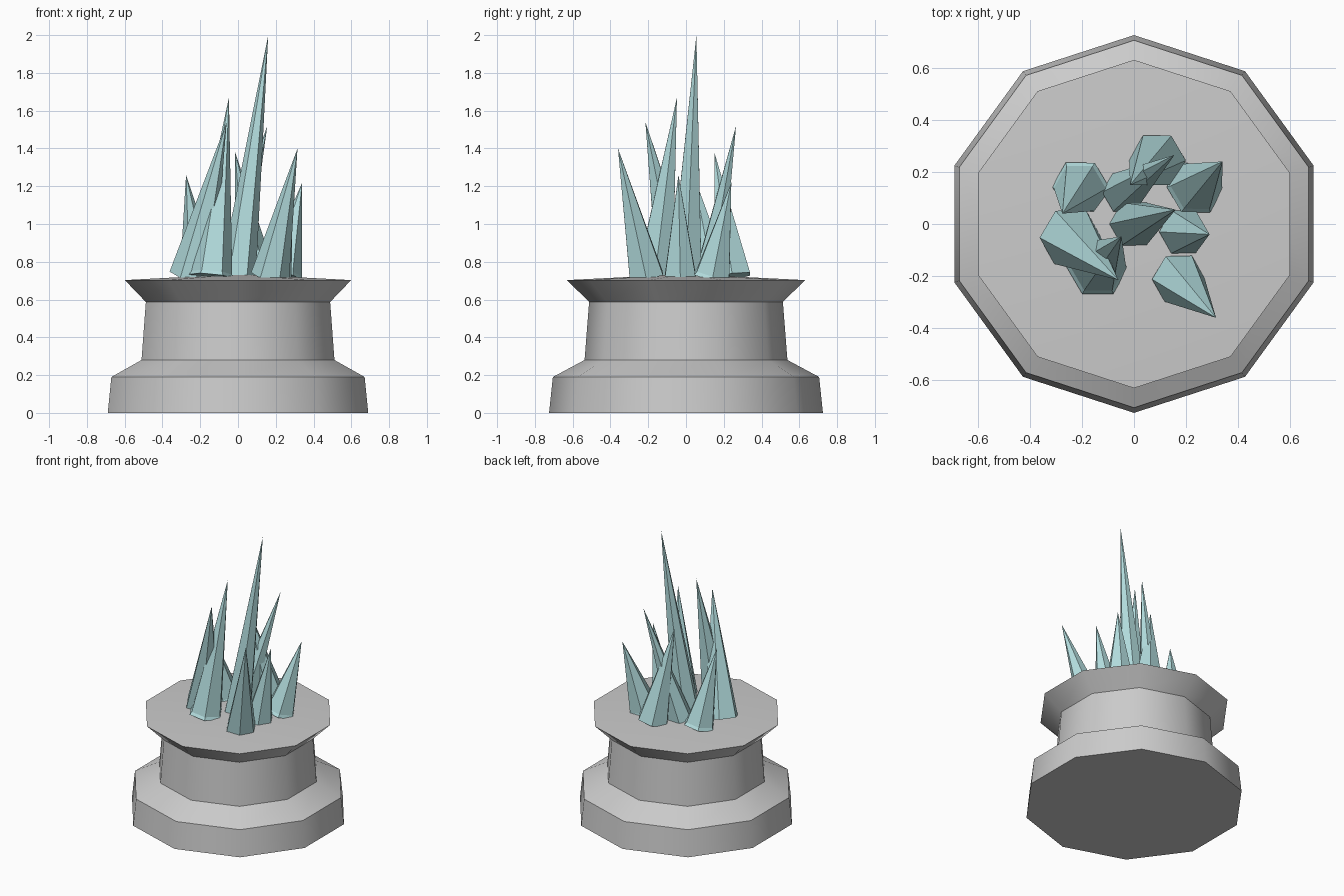
import bpy, bmesh, math
from mathutils import Vector

if "Cube" in bpy.data.objects:
    bpy.data.objects.remove(bpy.data.objects["Cube"])


def lathe(bm, rings, sides, phase, origin=Vector((0, 0, 0)), axis=Vector((0, 0, 1))):
    """Sweep (radius, height) rings round an axis; radius 0 makes a point."""
    rot = Vector((0, 0, 1)).rotation_difference(axis)
    prev = None
    for r, h in rings:
        if r == 0:
            cur = [bm.verts.new(origin + rot @ Vector((0, 0, h)))] * sides
        else:
            cur = [bm.verts.new(origin + rot @ Vector((
                r * math.cos(phase + math.tau * i / sides),
                r * math.sin(phase + math.tau * i / sides), h)))
                for i in range(sides)]
        if prev is None:
            bm.faces.new(cur[::-1])
        else:
            for i in range(sides):
                j = (i + 1) % sides
                loop = [prev[i], prev[j], cur[j], cur[i]]
                bm.faces.new(list(dict.fromkeys(loop)))
        prev = cur


def make_object(name, bm, mat=None):
    bmesh.ops.recalc_face_normals(bm, faces=bm.faces)
    mesh = bpy.data.meshes.new(name)
    bm.to_mesh(mesh)
    bm.free()
    obj = bpy.data.objects.new(name, mesh)
    bpy.context.collection.objects.link(obj)
    if mat:
        mesh.materials.append(mat)
    return obj


# ten-sided pedestal with a slightly domed top
bm = bmesh.new()
lathe(bm, [(0.725, 0), (0.705, 0.19), (0.537, 0.28), (0.513, 0.587),
           (0.63, 0.703), (0, 0.735)], 10, math.pi / 2)
pedestal = make_object("pedestal", bm)
bpy.context.view_layer.objects.active = pedestal
pedestal.select_set(True)
bpy.ops.object.shade_smooth_by_angle(angle=math.radians(40))

# leaning six-sided crystals: base x, y, radius, tip x, y, z, stepped foot
ice = bpy.data.materials.new("pale_crystal")
ice.diffuse_color = (0.45, 0.72, 0.73, 1)
ice.use_nodes = True
ice.node_tree.nodes["Principled BSDF"].inputs["Base Color"].default_value = ice.diffuse_color
crystals = [
    (0.00, 0.00, 0.095, 0.16, 0.055, 2.00, False),
    (0.09, 0.245, 0.110, -0.015, 0.15, 1.38, False),
    (-0.04, 0.12, 0.085, 0.155, 0.265, 1.52, False),
    (0.235, 0.14, 0.112, 0.34, 0.24, 1.22, True),
    (-0.205, 0.14, 0.112, -0.275, 0.04, 1.26, True),
    (-0.245, -0.05, 0.120, -0.06, -0.215, 1.54, False),
    (-0.14, -0.165, 0.120, -0.048, -0.048, 1.67, True),
    (0.19, -0.03, 0.095, 0.29, -0.04, 1.26, False),
    (0.17, -0.21, 0.103, 0.315, -0.36, 1.40, False),
]
for n, (x, y, r, tx, ty, tz, stepped) in enumerate(crystals, 1):
    base = Vector((x, y, 0.722))
    lean = Vector((tx, ty, tz)) - base
    rings = [(r, 0)]
    if stepped:
        rings.append((r * 0.9, 0.02))
    rings.append((0, lean.length))
    bm = bmesh.new()
    lathe(bm, rings, 6, 0, base, lean.normalized())
    make_object(f"crystal_{n}", bm, ice)
